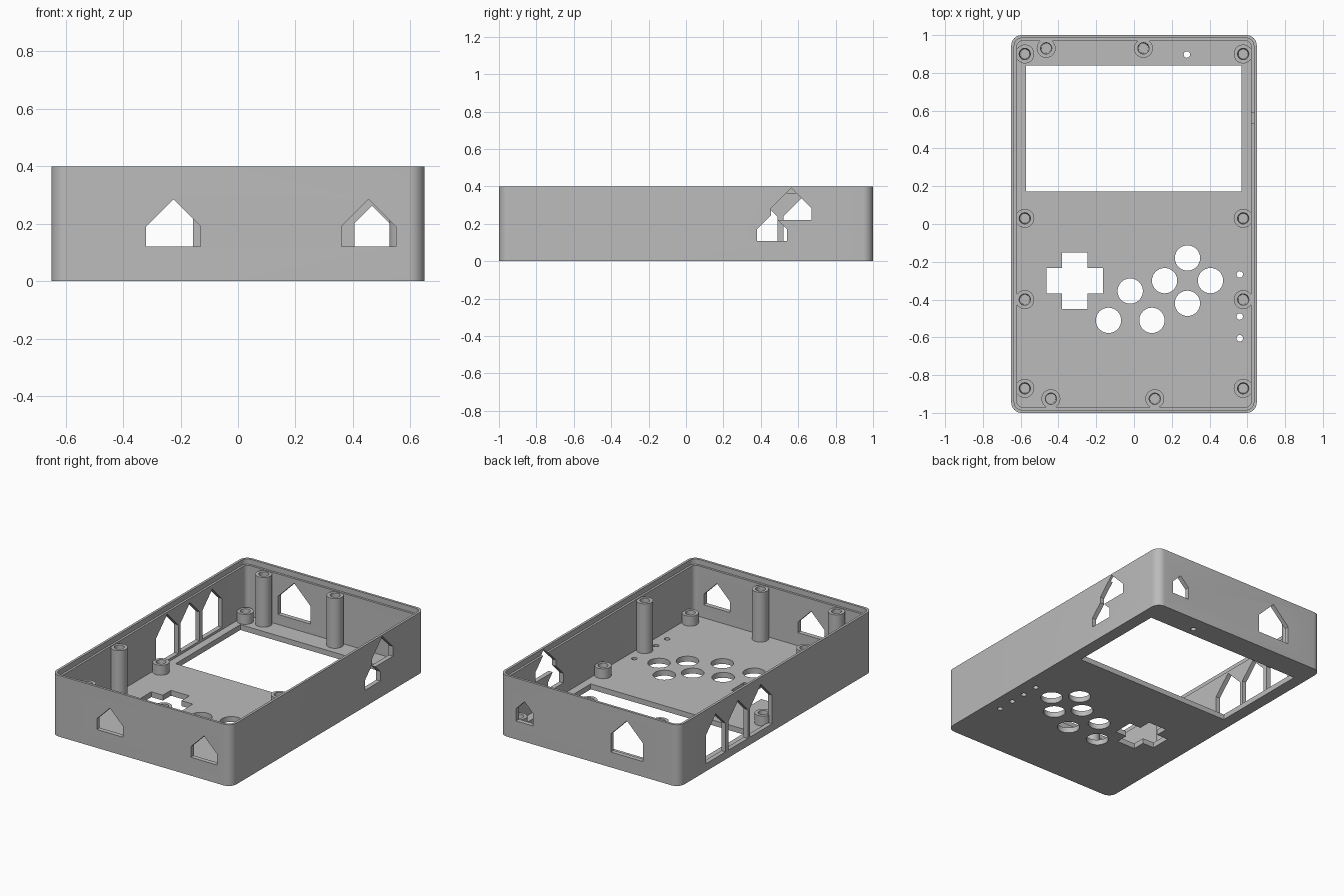
import bpy, bmesh, math

cube = bpy.data.objects.get("Cube")
if cube:
    bpy.data.objects.remove(cube, do_unlink=True)

GREY = (0.5, 0.5, 0.5, 1.0)
grey = bpy.data.materials.new("plain grey")
grey.use_nodes = True
grey.diffuse_color = GREY
grey.node_tree.nodes["Principled BSDF"].inputs["Base Color"].default_value = GREY

AXES = {"x": lambda u, v, w: (w, u, v),
        "y": lambda u, v, w: (u, w, v),
        "z": lambda u, v, w: (u, v, w)}


def finish(bm, name):
    bmesh.ops.recalc_face_normals(bm, faces=bm.faces)
    mesh = bpy.data.meshes.new(name)
    bm.to_mesh(mesh)
    bm.free()
    mesh.materials.append(grey)
    obj = bpy.data.objects.new(name, mesh)
    bpy.context.collection.objects.link(obj)
    return obj


def prism(name, outline, axis, lo, hi):
    """Extrude a flat outline along an axis from lo to hi."""
    bm = bmesh.new()
    place = AXES[axis]
    ends = [[bm.verts.new(place(u, v, w)) for u, v in outline] for w in (lo, hi)]
    for ring in ends:
        bm.faces.new(ring)
    for i in range(len(outline)):
        j = (i + 1) % len(outline)
        bm.faces.new((ends[0][i], ends[0][j], ends[1][j], ends[1][i]))
    return finish(bm, name)


def rounded(hx, hy, r, steps=8):
    pts = []
    for q, (sx, sy) in enumerate(((1, 1), (-1, 1), (-1, -1), (1, -1))):
        for k in range(steps + 1):
            a = math.pi / 2 * (q + k / steps)
            pts.append((sx * (hx - r) + r * math.cos(a), sy * (hy - r) + r * math.sin(a)))
    return pts


def circle(x, y, r, n=40):
    return [(x + r * math.cos(math.tau * i / n), y + r * math.sin(math.tau * i / n))
            for i in range(n)]


def rect(x0, x1, y0, y1):
    return [(x0, y0), (x1, y0), (x1, y1), (x0, y1)]


def house(u0, u1, base, apex):
    """Port opening with a 45 degree pointed top."""
    half = (u1 - u0) / 2
    return [(u0, base), (u1, base), (u1, apex - half), (u0 + half, apex), (u0, apex - half)]


def smooth(obj):
    bpy.ops.object.select_all(action="DESELECT")
    obj.select_set(True)
    bpy.context.view_layer.objects.active = obj
    bpy.ops.object.shade_smooth_by_angle(angle=math.radians(30))


def cut(obj, cutter):
    """Subtract the cutter, bake the result and drop the cutter."""
    cutter.hide_render = True
    mod = obj.modifiers.new("cut", "BOOLEAN")
    mod.operation, mod.solver, mod.object = "DIFFERENCE", "EXACT", cutter
    graph = bpy.context.evaluated_depsgraph_get()
    graph.update()
    baked = bpy.data.meshes.new_from_object(obj.evaluated_get(graph))
    obj.modifiers.clear()
    obj.data = baked
    bpy.data.objects.remove(cutter, do_unlink=True)


# Open case: outer block, hollow, and stepped rim
FLOOR = 0.035
case = prism("case_shell", rounded(0.65, 1.0, 0.055), "z", 0, 0.4)
cut(case, prism("cavity", rounded(0.62, 0.97, 0.03), "z", FLOOR, 0.5))
cut(case, prism("rim_step", rounded(0.634, 0.984, 0.04), "z", 0.365, 0.5))

# Screen window and cross-shaped pad opening
cut(case, prism("window", rect(-0.571, 0.568, 0.172, 0.84), "z", -0.1, 0.1))
px, py, arm, half = -0.313, -0.30, 0.15, 0.067
cut(case, prism("pad_wide", rect(px - arm, px + arm, py - half, py + half), "z", -0.1, 0.1))
cut(case, prism("pad_tall", rect(px - half, px + half, py - arm, py + arm), "z", -0.1, 0.1))

# Round button holes and tiny pin holes
buttons = [(-0.02, -0.355), (0.283, -0.18), (0.162, -0.30), (0.405, -0.30),
           (0.283, -0.42), (-0.135, -0.51), (0.095, -0.51)]
pins = [(0.28, 0.897), (0.56, -0.267), (0.56, -0.38), (0.56, -0.49), (0.56, -0.605)]
for spots, radius in ((buttons, 0.067), (pins, 0.017)):
    for x, y in spots:
        cut(case, prism("hole", circle(x, y, radius), "z", -0.1, 0.1))

# Pointed port openings in the four walls
ports = [("y", -1.1, -0.9, (-0.32, -0.13, 0.12, 0.285)),
         ("y", -1.1, -0.9, (0.36, 0.55, 0.12, 0.285)),
         ("y", 0.9, 1.1, (-0.39, -0.157, 0.10, 0.335)),
         ("y", 0.9, 1.1, (0.405, 0.528, 0.12, 0.262)),
         ("x", 0.6, 0.7, (0.38, 0.54, 0.107, 0.25)),
         ("x", 0.6, 0.7, (0.455, 0.67, 0.22, 0.392)),
         ("x", -0.7, -0.6, (0.04, 0.27, 0.05, 0.352)),
         ("x", -0.7, -0.6, (0.29, 0.49, 0.05, 0.338)),
         ("x", -0.7, -0.6, (0.52, 0.72, 0.05, 0.338))]
for axis, lo, hi, shape in ports:
    cut(case, prism("port", house(*shape), axis, lo, hi))
smooth(case)


# Screw posts: lathed tubes with a blind tapered bore
def post(name, x, y, top):
    profile = [(0.0, 0.02), (0.05, 0.02), (0.05, top), (0.03, top), (0.026, 0.05), (0.0, 0.05)]
    bm = bmesh.new()
    verts = [bm.verts.new((r, 0, z)) for r, z in profile]
    edges = [bm.edges.new(pair) for pair in zip(verts, verts[1:])]
    bmesh.ops.spin(bm, geom=verts + edges, cent=(0, 0, 0), axis=(0, 0, 1),
                   angle=math.tau, steps=32)
    bmesh.ops.remove_doubles(bm, verts=bm.verts, dist=0.0005)
    bmesh.ops.translate(bm, verts=bm.verts, vec=(x, y, 0))
    smooth(finish(bm, name))


for side, s in (("left", 1), ("right", -1)):
    for place, y in (("back", 0.9), ("middle", 0.03), ("front", -0.87)):
        post(f"short_post_{place}_{side}", s * 0.578, y, 0.10)
    post(f"tall_post_side_{side}", s * 0.578, -0.40, 0.36)
for name, x, y in (("back_right", -0.465, 0.93), ("back_left", 0.05, 0.93),
                   ("front_right", -0.44, -0.925), ("front_left", 0.11, -0.925)):
    post(f"tall_post_{name}", x, y, 0.36)
